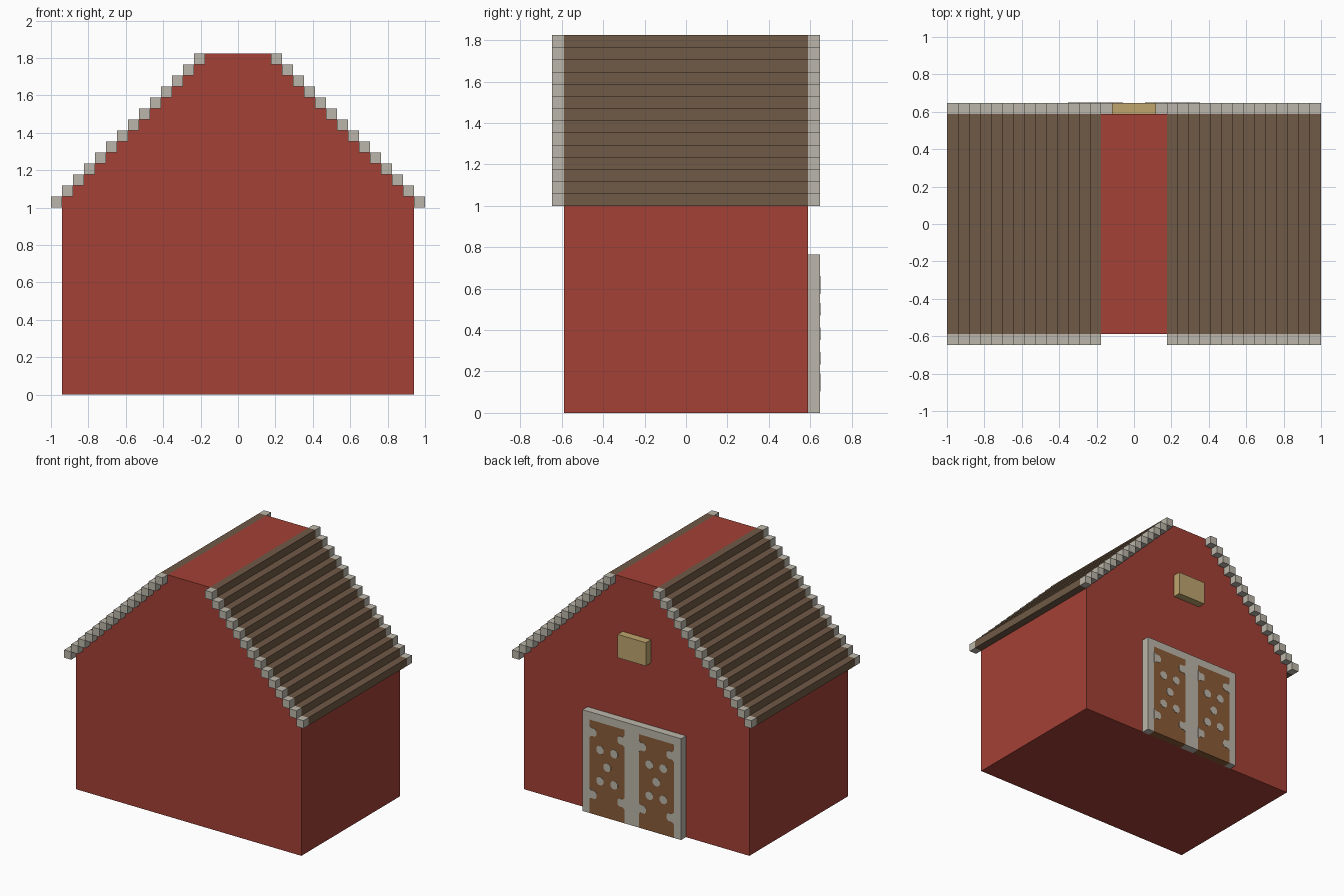
import bpy, bmesh, math
from mathutils import Vector

cube = bpy.data.objects.get("Cube")
if cube:
    bpy.data.objects.remove(cube, do_unlink=True)

U = 1 / 17          # one module of the building
STEPS = 14          # roof courses per slope
EAVE = 17           # wall height in modules


def material(name, rgb):
    m = bpy.data.materials.new(name)
    m.use_nodes = True
    m.diffuse_color = (*rgb, 1)
    m.node_tree.nodes["Principled BSDF"].inputs["Base Color"].default_value = (*rgb, 1)
    return m


RED = material("barn red", (0.37, 0.052, 0.036))
BROWN = material("roof brown", (0.162, 0.102, 0.061))
GREY = material("trim grey", (0.50, 0.47, 0.405))
TAN = material("window tan", (0.515, 0.375, 0.155))
WOOD = material("door wood", (0.254, 0.107, 0.040))


def finish(name, bm, mat):
    bmesh.ops.recalc_face_normals(bm, faces=bm.faces)
    mesh = bpy.data.meshes.new(name)
    bm.to_mesh(mesh)
    bm.free()
    mesh.materials.append(mat)
    obj = bpy.data.objects.new(name, mesh)
    bpy.context.collection.objects.link(obj)
    return obj


def boxes(name, extents, mat):
    """Boxes given as (x0, x1, y0, y1, z0, z1) in modules, joined as one part."""
    bm = bmesh.new()
    for x0, x1, y0, y1, z0, z1 in extents:
        verts = bmesh.ops.create_cube(bm, size=1)["verts"]
        size = Vector((x1 - x0, y1 - y0, z1 - z0))
        mid = Vector((x0 + x1, y0 + y1, z0 + z1)) / 2
        for v in verts:
            v.co = (v.co * size + mid) * U
    return finish(name, bm, mat)


def prism(bm, points, y0, y1):
    """Extrude an x-z outline, in modules, from y0 to y1."""
    face = bm.faces.new([bm.verts.new((x * U, y0 * U, z * U)) for x, z in points])
    new = bmesh.ops.extrude_face_region(bm, geom=[face])["geom"]
    verts = [g for g in new if isinstance(g, bmesh.types.BMVert)]
    bmesh.ops.translate(bm, verts=verts, vec=(0, (y1 - y0) * U, 0))


# Walls with stepped gables
half = [(16, 0)]
for k in range(STEPS):
    half += [(16 - k, EAVE + k), (16 - k, EAVE + k + 1)]
half = [p for i, p in enumerate(half) if i != 1]   # straight wall into the first course
outline = half + [(-x, z) for x, z in reversed(half)]
bm = bmesh.new()
prism(bm, outline, -10, 10)
finish("barn_walls", bm, RED)

# Stepped roof planks and edge trim blocks on both slopes
for side, label in ((1, "left"), (-1, "right")):
    courses = []
    for k in range(STEPS):
        x0, x1 = sorted((side * (16 - k), side * (17 - k)))
        courses.append((x0, x1, EAVE + k, EAVE + k + 1))
    boxes(f"{label}_roof_planks", [(a, b, -10, 10, c, d) for a, b, c, d in courses], BROWN)
    for end, y0 in (("front", -11), ("back", 10)):
        boxes(f"{label}_{end}_roof_trim",
              [(a, b, y0, y0 + 1, c, d) for a, b, c, d in courses], GREY)

# Loft window on the back gable
boxes("loft_window", [(-2, 2, 10, 11, 21, 24)], TAN)

# Double door on the back wall
boxes("door_frame", [(-7, -6, 10, 11, 0, 13), (6, 7, 10, 11, 0, 13),
                     (-1, 1, 10, 11, 0, 12), (-6, 6, 10, 11, 12, 13)], GREY)
boxes("door_panels", [(-6, -1, 10, 11, 0, 12), (1, 6, 10, 11, 0, 12)], WOOD)

# Crossed studs on each door leaf; the outer ones join the frame
bm = bmesh.new()
for centre in (-3.5, 3.5):
    for row in range(-2, 3):
        for s in ((-1, 1) if row else (1,)):
            x, z = centre + s * abs(row), 6.5 + 2 * row
            if abs(row) == 2:
                pts = [(x + s * a, z + b) for a, b in
                       ((0.5, -0.75), (0.25, -0.5), (-0.3, -0.5), (-0.52, -0.25),
                        (-0.52, 0.25), (-0.3, 0.5), (0.25, 0.5), (0.5, 0.75))]
            else:
                pts = [(x + 0.56 * math.cos(math.pi * (i + 0.5) / 4),
                        z + 0.56 * math.sin(math.pi * (i + 0.5) / 4)) for i in range(8)]
            prism(bm, pts, 10.97, 11.04)
finish("door_studs", bm, GREY)
